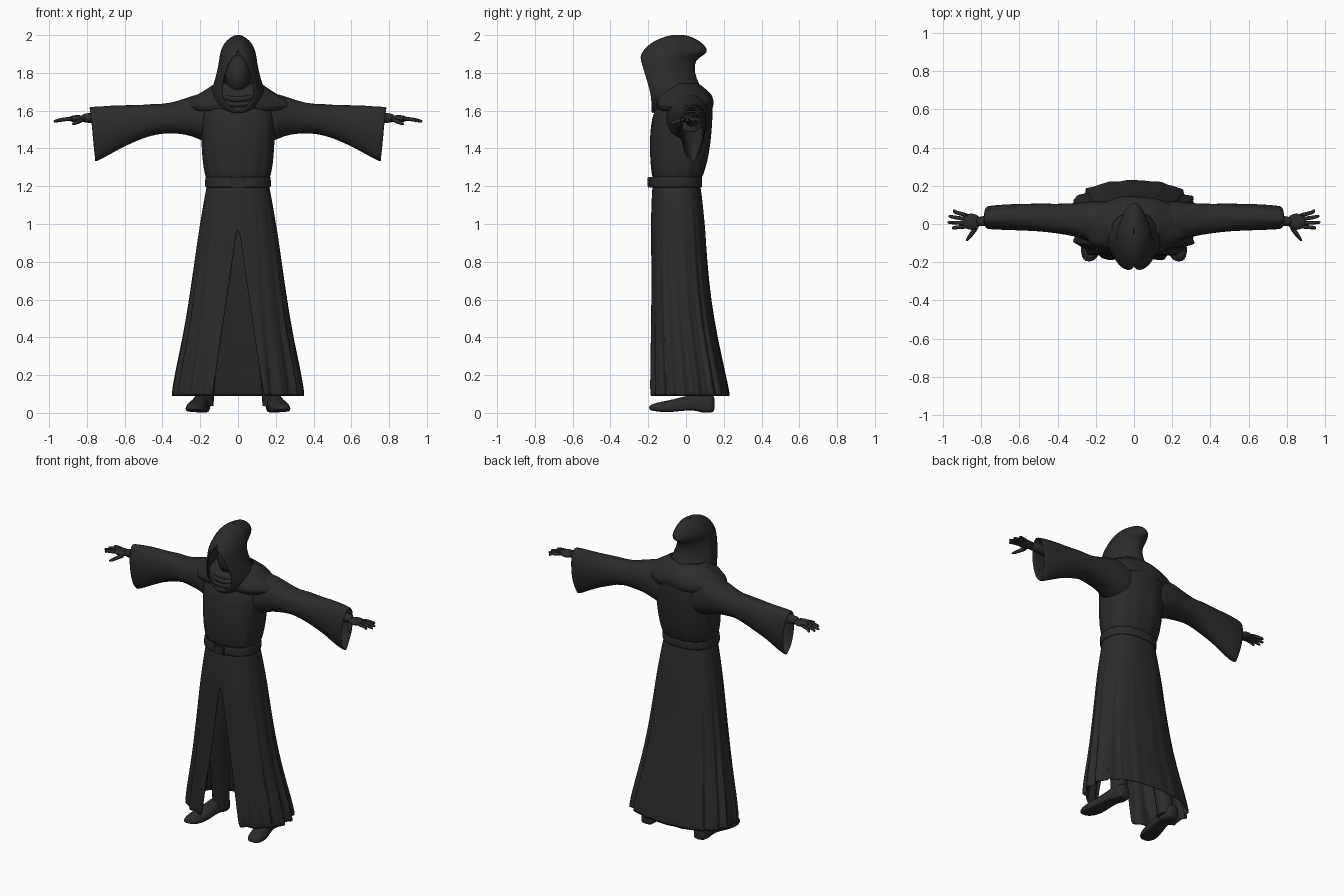
import bpy, bmesh, math
from mathutils import Vector

if "Cube" in bpy.data.objects:
    bpy.data.objects.remove(bpy.data.objects["Cube"])

cloth = bpy.data.materials.new("charcoal cloth")
cloth.use_nodes = True
COLOUR = (0.024, 0.024, 0.024, 1)
cloth.diffuse_color = COLOUR
bsdf = cloth.node_tree.nodes["Principled BSDF"]
bsdf.inputs["Base Color"].default_value = COLOUR
bsdf.inputs["Roughness"].default_value = 0.9


def finish(name, bm, thick=0, smooth=1, mirror=False, angle=40):
    """Turn a bmesh into a shaded object with its modifiers."""
    bmesh.ops.remove_doubles(bm, verts=bm.verts, dist=0.0004)
    bmesh.ops.recalc_face_normals(bm, faces=bm.faces)
    mesh = bpy.data.meshes.new(name)
    bm.to_mesh(mesh)
    bm.free()
    obj = bpy.data.objects.new(name, mesh)
    bpy.context.collection.objects.link(obj)
    mesh.materials.append(cloth)
    bpy.ops.object.select_all(action="DESELECT")
    obj.select_set(True)
    bpy.context.view_layer.objects.active = obj
    bpy.ops.object.shade_smooth_by_angle(angle=math.radians(angle))
    if mirror:
        obj.modifiers.new("Mirror", "MIRROR")
    if thick:
        mod = obj.modifiers.new("Thickness", "SOLIDIFY")
        mod.thickness = thick
        mod.offset = -1
    if smooth:
        obj.modifiers.new("Smooth", "SUBSURF").levels = smooth
        obj.modifiers["Smooth"].render_levels = smooth
    return obj


def loft(bm, rings, caps=False):
    """Skin a list of equal-length point rings."""
    rows = [[bm.verts.new(p) for p in ring] for ring in rings]
    for a, b in zip(rows, rows[1:]):
        for i in range(len(a) - 1):
            bm.faces.new((a[i], a[i + 1], b[i + 1], b[i]))
    if caps:
        bm.faces.new(rows[0][:-1])
        bm.faces.new(rows[-1][:-1])


def power(v, p):
    return math.copysign(abs(v) ** p, v)


def garment(name, rows, n=48, fold=lambda a, z: 0, square=0.85, back=None, thick=0.01, caps=False):
    """Upright garment; rows hold z, half width, front y, back y, half opening."""
    back = back or square
    rings = []
    for z, w, yf, yb, gap in rows:
        cy = (yf + yb) / 2
        start = math.asin((gap / w) ** (1 / square))
        ring = []
        for i in range(n + 1):
            a = start + (2 * math.pi - 2 * start) * i / n
            c = math.cos(a)
            depth = (cy - yf) / math.cos(start) ** square
            y = cy - depth * c ** square if c > 0 else cy + (yb - cy) * (-c) ** back
            k = 1 + fold(a, z)
            ring.append((w * power(math.sin(a), square) * k, cy + (y - cy) * k, z))
        rings.append(ring)
    bm = bmesh.new()
    loft(bm, rings, caps)
    return finish(name, bm, thick)


def tube(bm, points, n=10):
    """Rounded tapering limb; points hold x, y, z, radius."""
    rings = []
    ps = [Vector(p[:3]) for p in points]
    for i, p in enumerate(ps):
        d = (ps[min(i + 1, len(ps) - 1)] - ps[max(i - 1, 0)]).normalized()
        q = d.to_track_quat("Z", "Y")
        r = points[i][3]
        rings.append([p + q @ Vector((r * math.cos(t), r * math.sin(t), 0))
                      for t in (2 * math.pi * (j % n) / n for j in range(n + 1))])
    loft(bm, rings, True)


# Skirt, split at the front, with pleats that deepen toward the hem
def pleats(a, z):
    depth = 0.03 * min(1, max(0, 1.2 - z))
    calm = 0.35 if math.cos(a) < -0.75 else 1
    return depth * calm * (math.cos(18 * a) + 0.6 * math.cos(29 * a + 1)) - depth * 0.6


garment("skirt", [
    (1.22, .163, -.178, .075, 0), (1.1, .185, -.183, .09, 0),
    (.97, .207, -.186, .102, 0), (.94, .212, -.186, .104, .012),
    (.8, .232, -.186, .113, .03), (.6, .26, -.187, .133, .06),
    (.4, .292, -.188, .168, .09), (.2, .335, -.19, .213, .12),
    (.085, .352, -.19, .238, .135)], n=130, fold=pleats)

# Bloused upper body
garment("torso", [
    (1.21, .162, -.175, .075, 0), (1.26, .172, -.178, .09, 0),
    (1.32, .186, -.188, .112, 0), (1.42, .192, -.191, .13, 0),
    (1.52, .2, -.188, .138, 0), (1.6, .205, -.17, .142, 0),
    (1.66, .185, -.13, .135, 0), (1.71, .11, -.08, .09, 0)], n=72,
    fold=lambda a, z: 0.02 * max(0, 1.5 - z) / 0.3 * math.cos(13 * a + 0.5), thick=0, caps=True)

# Belt and knot
garment("belt", [(1.192, .172, -.193, .083, 0), (1.2, .175, -.195, .086, 0),
                 (1.245, .174, -.194, .086, 0), (1.252, .17, -.19, .083, 0)], thick=0.014)
bm = bmesh.new()
bmesh.ops.create_cube(bm, size=1)
for v in bm.verts:
    v.co = Vector((v.co.x * .07, v.co.y * .016 - .196, v.co.z * .056 + 1.222))
bmesh.ops.bevel(bm, geom=bm.edges[:], offset=.004, segments=2, affect="EDGES")
finish("belt_knot", bm, smooth=0)

# Mantle draped over the shoulders, with rolled folds
garment("mantle", [
    (1.595, .265, -.15, .135, 0), (1.625, .285, -.168, .146, 0),
    (1.655, .262, -.165, .145, 0), (1.675, .225, -.16, .138, 0),
    (1.69, .205, -.165, .13, 0), (1.712, .165, -.14, .105, 0),
    (1.75, .115, -.1, .06, 0)], n=64, square=1,
    fold=lambda a, z: 0.02 * math.cos(9 * a + 20 * z))

# Hood with an open face and a backward peak
garment("hood", [
    (1.585, .04, -.18, -.06, .001), (1.6, .09, -.186, .0, .02),
    (1.63, .135, -.186, .05, .06), (1.67, .152, -.188, .1, .088),
    (1.72, .137, -.198, .082, .09), (1.77, .12, -.214, .055, .08),
    (1.82, .108, -.228, .044, .066), (1.865, .101, -.242, .05, .045),
    (1.89, .097, -.244, .085, .022), (1.905, .094, -.236, .112, .003),
    (1.93, .087, -.218, .112, 0), (1.96, .071, -.184, .085, 0),
    (1.985, .046, -.135, .045, 0), (2.0, .014, -.08, .0, 0),
    (2.002, .002, -.05, -.03, 0)], n=44, square=1, back=1.7, thick=0.012)

# Shadowed head and collar folds under the chin
bm = bmesh.new()
bmesh.ops.create_uvsphere(bm, u_segments=24, v_segments=16, radius=1)
for v in bm.verts:
    v.co = Vector((v.co.x * .068, v.co.y * .09 - .08, v.co.z * .105 + 1.79))
tube(bm, [(0, -.03, 1.6, .06), (0, -.05, 1.75, .055)], 16)
finish("head", bm, smooth=0)
bm = bmesh.new()
for drop in (0, .028, .056):
    arc = [math.pi * i / 12 for i in range(13)]
    tube(bm, [(.1 * math.cos(t), -.10 - .065 * math.sin(t),
               1.70 - drop - .04 * math.sin(t), .016) for t in arc], 8)
finish("collar_folds", bm)

# Bell sleeves: x, top, bottom, front, back
bm = bmesh.new()
rings = []
for x, top, low, front, rear in [
        (.1, 1.69, 1.42, -.11, .12), (.19, 1.69, 1.44, -.105, .122),
        (.24, 1.68, 1.467, -.085, .118), (.32, 1.652, 1.478, -.062, .108),
        (.4, 1.632, 1.482, -.05, .106), (.46, 1.636, 1.468, -.042, .107),
        (.54, 1.63, 1.438, -.036, .107), (.64, 1.629, 1.392, -.033, .105),
        (.72, 1.625, 1.35, -.03, .1), (.772, 1.62, 1.328, -.027, .094)]:
    ring = []
    for i in range(29):
        a = 2 * math.pi * (i % 28) / 28
        s = math.sin(a)
        narrow = 1 - .22 * max(0, -s) * max(0, x - .4) / .37
        slant = .016 * s if x > .7 else 0
        wrinkle = .004 * math.sin(5 * a + 31 * x)
        ring.append((x + slant, (front + rear) / 2 + (rear - front) / 2 * power(math.cos(a), .9) * narrow,
                     (top + low) / 2 + (top - low) / 2 * power(s, .9) + wrinkle))
    rings.append(ring)
loft(bm, rings)
finish("sleeves", bm, thick=0.01, mirror=True)

# Forearms, palms and spread fingers
bm = bmesh.new()
tube(bm, [(.5, .04, 1.55, .05), (.7, .025, 1.56, .036), (.79, .015, 1.562, .027), (.83, .01, 1.56, .024)], 12)
bmesh.ops.create_uvsphere(bm, u_segments=14, v_segments=8, radius=1)
for v in bm.verts[-86 - 14:]:
    if v.co.length > .9 and abs(v.co.length - 1) < .001:
        v.co = Vector((v.co.x * .052 + .85, v.co.y * .045 + .012, v.co.z * .02 + 1.557))
for side, tip in ((.042, .945), (.018, .97), (-.006, .976), (-.028, .952)):
    y = .012 + side
    tube(bm, [(.86, y * .8, 1.558, .011), (.91, y, 1.556, .012),
              (.945, y * 1.2, 1.55, .010), (tip - .006, y * 1.35, 1.544, .009), (tip, y * 1.4, 1.542, .004)], 8)
tube(bm, [(.82, -.01, 1.553, .015), (.845, -.045, 1.543, .013),
          (.865, -.073, 1.533, .011), (.878, -.09, 1.527, .005)], 8)
finish("hands", bm, smooth=1, mirror=True)

# Legs hidden inside the skirt
bm = bmesh.new()
tube(bm, [(.18, .08, .04, .05), (.17, .06, .25, .055), (.14, .0, .55, .065), (.09, -.03, .95, .075)], 14)
finish("legs", bm, smooth=0, mirror=True)

# Shoes: y, centre x, half width, top, sole
bm = bmesh.new()
rings = []
for y, cx, w, top, sole in [
        (.152, .19, .025, .09, .012), (.14, .19, .042, .1, .0), (.08, .193, .046, .11, 0),
        (.06, .195, .044, .108, .012), (0, .203, .046, .09, .014), (-.07, .215, .055, .072, .004),
        (-.13, .225, .056, .06, .004), (-.175, .232, .042, .05, .01), (-.197, .235, .018, .036, .018)]:
    ring = []
    for i in range(17):
        a = 2 * math.pi * (i % 16) / 16
        s = math.sin(a)
        rise = (top - sole) * (.3 + .7 * s if s > 0 else .3 - .3 * abs(s) ** .4)
        ring.append((cx + w * power(math.cos(a), .8), y, sole + rise))
    rings.append(ring)
loft(bm, rings, True)
finish("shoes", bm, mirror=True)
